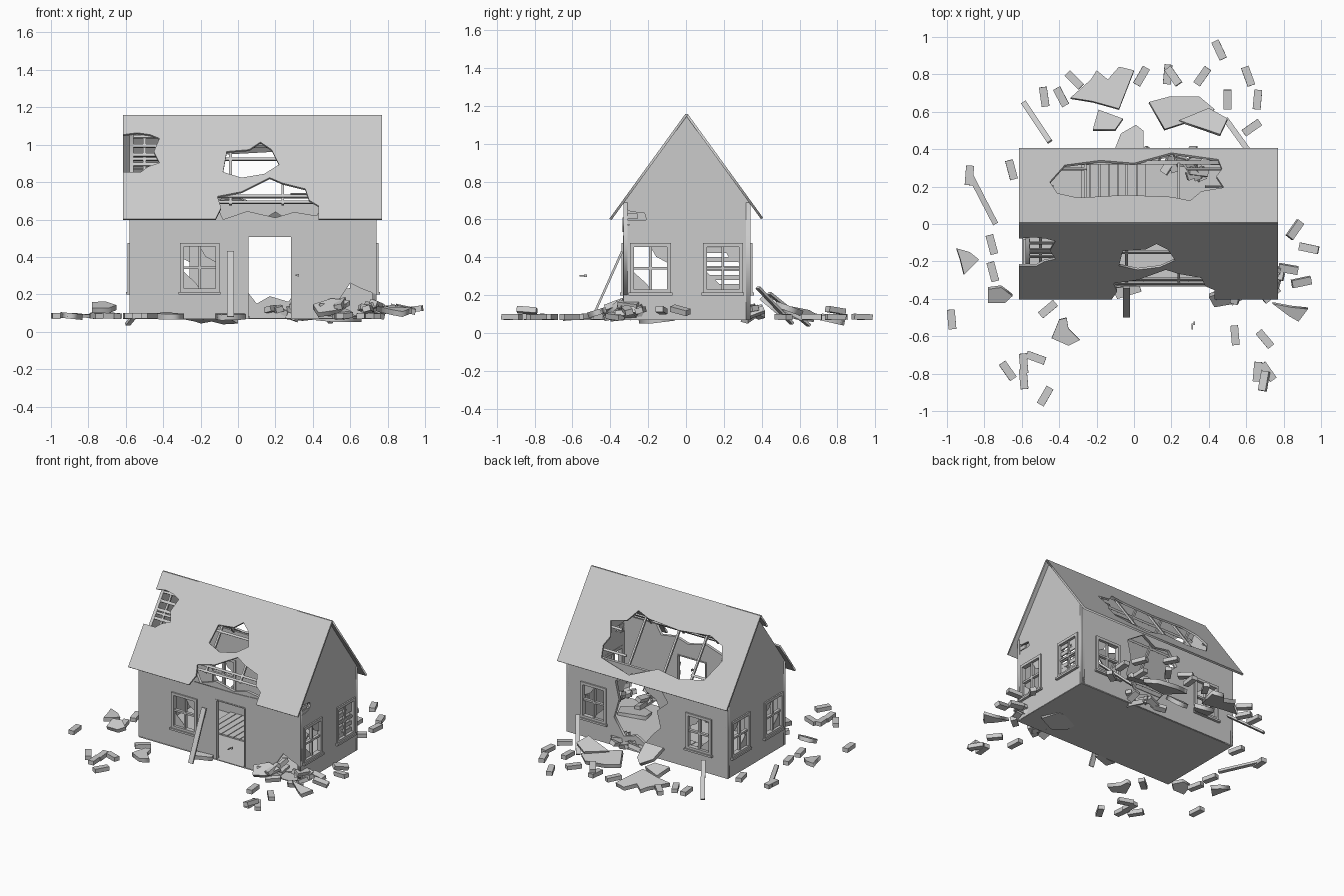
import bpy, bmesh, math, random
from mathutils import Matrix, Vector, Euler

if "Cube" in bpy.data.objects:
    bpy.data.objects.remove(bpy.data.objects["Cube"])

random.seed(4)
X0, X1, Y0, Y1 = -0.58, 0.74, -0.33, 0.34      # wall extents
BASE, WALL_TOP, RIDGE, RY, SLOPE = 0.07, 0.69, 1.155, 0.003, 0.725
T = 0.022                                      # wall thickness


def basis(u, v, n, o):
    m = Matrix((u, v, n)).transposed().to_4x4()
    m.translation = Vector(o)
    return m


def finish(name, bm, m):
    bm.transform(m)
    bmesh.ops.remove_doubles(bm, verts=bm.verts, dist=1e-5)
    bmesh.ops.recalc_face_normals(bm, faces=bm.faces)
    me = bpy.data.meshes.new(name)
    bm.to_mesh(me)
    bm.free()
    ob = bpy.data.objects.new(name, me)
    bpy.context.collection.objects.link(ob)
    return ob


def slab(name, m, loops, t):
    """Flat plate from an outline plus hole outlines."""
    cu = bpy.data.curves.new(name, 'CURVE')
    cu.dimensions, cu.fill_mode, cu.extrude = '2D', 'BOTH', t / 2
    for pts in loops:
        sp = cu.splines.new('POLY')
        sp.points.add(len(pts) - 1)
        for p, c in zip(sp.points, pts):
            p.co = (c[0], c[1], 0, 1)
        sp.use_cyclic_u = True
    tmp = bpy.data.objects.new("tmp", cu)
    bpy.context.collection.objects.link(tmp)
    bpy.context.view_layer.update()
    me = bpy.data.meshes.new_from_object(tmp.evaluated_get(bpy.context.evaluated_depsgraph_get()))
    bm = bmesh.new()
    bm.from_mesh(me)
    bpy.data.objects.remove(tmp)
    bpy.data.meshes.remove(me)
    return finish(name, bm, m)


def boxes(name, m, items):
    """One object from (centre, size) boxes."""
    bm = bmesh.new()
    for c, s in items:
        bmesh.ops.create_cube(bm, size=1, matrix=Matrix.Translation(c) @ Matrix.Diagonal((*s, 1)))
    return finish(name, bm, m)


def rect(a, b, c, d):
    return [(a, c), (b, c), (b, d), (a, d)]


def plank(name, a, b, w, t):
    a, b = Vector(a), Vector(b)
    d = (b - a).normalized()
    side = d.cross(Vector((0, 0, 1))).normalized()
    boxes(name, basis(d, side, d.cross(side), (a + b) / 2), [((0, 0, 0), ((b - a).length, w, t))])


# wall frames: u along the wall, v = height, n outward
FRONT = basis((1, 0, 0), (0, 0, 1), (0, -1, 0), (0, Y0 + T / 2, 0))
BACK = basis((1, 0, 0), (0, 0, 1), (0, 1, 0), (0, Y1 - T / 2, 0))
RIGHT = basis((0, 1, 0), (0, 0, 1), (1, 0, 0), (X1 - T / 2, 0, 0))
LEFT = basis((0, 1, 0), (0, 0, 1), (-1, 0, 0), (X0 + T / 2, 0, 0))
WZ = (0.21, 0.475)

# walls with openings and broken areas
slab("front_wall", FRONT, [[(X0, BASE), (.05, BASE), (.05, .515), (.29, .515), (.29, BASE), (.43, BASE),
     (.46, .13), (.54, .17), (.60, .26), (.66, .23), (X1, .20), (X1, WALL_TOP), (.46, WALL_TOP), (.42, .62),
     (.30, .64), (.20, .61), (.05, .645), (-.08, .60), (-.12, WALL_TOP), (X0, WALL_TOP)],
     rect(-.31, -.10, *WZ)], T)
slab("back_wall", BACK, [rect(X0, X1, BASE, WALL_TOP), rect(-.45, -.24, *WZ), rect(.41, .62, *WZ),
     [(-.09, .50), (-.02, .60), (.10, .58), (.20, .64), (.34, .55), (.31, .42), (.35, .28), (.27, .16),
      (.17, .19), (.10, .15), (.03, .24), (-.03, .30), (.0, .42)]], T)
side_holes = [rect(-.295, -.08, *WZ), rect(.09, .30, *WZ)]
gable = [(Y0, BASE), (Y1, BASE), (Y1, WALL_TOP), (RY, 1.145), (Y0, WALL_TOP)]
slab("left_wall", LEFT, [gable] + side_holes, T)
notch = [(Y0, .57), (-.25, .575), (-.21, .60), (-.22, .635), (-.29, .64), (Y0, .66)]
slab("right_wall", RIGHT, [gable + notch[::-1]] + side_holes, T)
boxes("corner_bricks", RIGHT, [((-.27, .585, 0), (.11, .025, .016)), ((-.29, .617, 0), (.07, .028, .016))])
boxes("floor", Matrix(), [(((X0 + X1) / 2, 0, .071), (X1 - X0 - .005, Y1 - Y0 - .005, .006))])
boxes("floor_boards", Matrix(), [((-.26 + i * .05, .16, .079), (.045, .32, .01)) for i in range(7)])

# loose plaster edge under the broken eave
slab("plaster_flap", FRONT @ Matrix.Translation((0, 0, .013)), [[(-.12, .60), (-.07, .54), (.0, .575), (.12, .58),
     (.25, .57), (.32, .58), (.40, .535), (.50, .595), (.42, .61), (.2, .60)]], .006)

# roof slopes: v is world height
FR = basis((1, 0, 0), (0, SLOPE, 1), Vector((0, -1, SLOPE)).normalized(), (0, RY - SLOPE * RIDGE, 0))
BR = basis((1, 0, 0), (0, -SLOPE, 1), Vector((0, 1, SLOPE)).normalized(), (0, RY + SLOPE * RIDGE, 0))
slab("front_roof", FR, [[(-.615, .60), (-.12, .60), (-.09, .66), (-.11, .72), (.02, .745), (.17, .82), (.24, .79),
     (.36, .76), (.38, .70), (.43, .67), (.43, .60), (.77, .60), (.77, RIDGE), (-.615, RIDGE), (-.615, 1.05),
     (-.54, 1.06), (-.47, 1.05), (-.42, 1.03), (-.45, .96), (-.42, .90), (-.48, .88), (-.52, .85), (-.615, .85)],
     [(-.08, .85), (.02, .82), (.14, .84), (.22, .89), (.18, .97), (.12, 1.01), (.06, .97), (-.06, .96)]], .013)
hole = [(-.45, .22), (-.37, .31), (-.18, .335), (.0, .32), (.20, .375), (.45, .34), (.47, .29), (.44, .25),
        (.48, .19), (.36, .17), (.30, .12), (.20, .14), (-.05, .15), (-.30, .135), (-.41, .16)]
slab("back_roof", BR, [rect(-.615, .77, .605, RIDGE), [(x, RIDGE - (y - RY) / SLOPE) for x, y in hole]], .013)

# roof timbers
for nm, M in (("front", FR), ("back", BR)):
    for x in (-.50, -.26, -.04, .24, .50):
        boxes(nm + "_rafter", M, [((x, .91, -.018), (.014, .44, .014))])
boxes("front_purlins", FR, [((.08, z, -.012), (1.28, .013, .01)) for z in (.70, .73, .93, 1.05)])
for x, w, z in ((-.41, .32, .74), (.50, .44, .74), (-.50, .14, .87), (.55, .34, .87), (.08, 1.28, 1.0)):
    boxes("back_purlin", BR, [((x, z, -.012), (w, .013, .01))])
boxes("hole_slats", FR, [((-.5, z, -.01), (.15, .016, .008)) for z in (.90, .95, 1.0)])


def window(name, M, a, b, slats=False):
    c, h, w, f = (a + b) / 2, WZ[1] - WZ[0], b - a, .02
    zc = sum(WZ) / 2
    parts = [((s, zc, .004), (f, h, T + .012)) for s in (a + f / 2, b - f / 2)]
    parts += [((c, z, .004), (w, f, T + .012)) for z in (WZ[0] + f / 2, WZ[1] - f / 2)]
    parts += [((c, zc, 0), (.014, h, T)), ((c, zc, 0), (w, .014, T))]
    parts += [((c, WZ[0] - .004, .015), (w + .015, .014, .03))]
    if slats:
        parts += [((c, WZ[0] + .035 + i * .048, -.002), (w, .028, .008)) for i in range(5)]
    boxes(name, M, parts)
    # broken glass left in the panes
    slab(name + "_shard_top", M, [[(b - f, WZ[1] - f), (c, WZ[1] - f), (c + .03, zc + .06), (b - f, zc + .03)]], .003)
    slab(name + "_shard_low", M, [[(a + f, WZ[0] + f), (c, WZ[0] + f), (c - .02, WZ[0] + .05),
                                   (a + .04, zc - .04), (a + f, zc - .02)]], .003)


window("front_window", FRONT, -.31, -.10)
window("back_window_left", BACK, -.45, -.24)
window("back_window_right", BACK, .41, .62)
for nm, M in (("left", LEFT), ("right", RIGHT)):
    window(nm + "_window_front", M, -.295, -.08)
    window(nm + "_window_back", M, .09, .30, nm == "right")

# door frame and the handle of the missing door
boxes("door_frame", FRONT, [((.053, .29, 0), (.008, .44, .03)), ((.287, .29, 0), (.008, .44, .03)),
                            ((.17, .511, 0), (.24, .008, .03))])
boxes("door_handle", Matrix(), [((.317, -.535, .302), (.02, .008, .008)), ((.312, -.548, .302), (.007, .03, .007)),
                                ((.322, -.53, .302), (.006, .016, .014))])

# fallen planks
plank("front_plank", (-.04, -.495, .08), (-.04, -.338, .43), .037, .012)
plank("back_plank_right", (.49, .56, .05), (.62, .38, .24), .03, .014)
plank("back_plank_left", (-.59, .65, .04), (-.45, .44, .21), .03, .014)
plank("left_plank", (-.89, .29, .09), (-.74, 0, .08), .03, .018)

# scattered bricks: x, y, heading
scatter = [(-.32, .77, -45), (-.48, .68, 98), (-.39, .68, 118), (.04, .79, 60), (.18, .80, 85), (.21, .79, -55),
           (.365, .79, 55), (.455, .93, 115), (.61, .79, 110), (.50, .665, 90), (.66, .665, 85), (.63, .515, 35),
           (-.655, .29, 105), (-.88, .26, 85), (-.76, -.11, 105), (-.755, -.255, 105), (.86, -.03, 55),
           (.935, -.13, -12), (.825, -.24, -10), (.895, -.31, 12), (.54, -.595, 95), (.70, -.615, 130),
           (.66, -.79, 85), (.715, -.79, 125), (.695, -.84, 80), (-.46, -.455, 40), (-.975, -.51, 95),
           (-.675, -.785, 125), (-.59, -.745, 95), (-.525, -.715, -20), (-.59, -.83, 95), (-.475, -.92, 60)]


def brick(name, x, y, z, deg, tilt):
    r = Euler((random.uniform(-tilt, tilt), random.uniform(-tilt, tilt), math.radians(deg)))
    boxes(name, Matrix.Translation((x, y, z)) @ r.to_matrix().to_4x4(), [((0, 0, 0), (.105, .042, .03))])


for x, y, a in scatter:
    near = x > .8 or (x, y) in ((.21, .79), (.695, -.84))
    brick("brick", x, y, .12 if near else .085, a, .3 if near else .04)
# rubble heaps at the broken corner and behind the house
for i in range(16):
    brick("corner_rubble", random.uniform(.46, .76), random.uniform(-.39, -.24), random.uniform(.085, .15),
          random.uniform(0, 180), .4)
for i in range(12):
    brick("back_rubble", random.uniform(-.02, .36), random.uniform(.27, .39), random.uniform(.085, .13),
          random.uniform(0, 180), .4)


def chunk(name, pts, z, tilt, t=.03):
    c = Vector((sum(p[0] for p in pts), sum(p[1] for p in pts))) / len(pts)
    m = Matrix.Translation((c.x, c.y, z)) @ Euler(tilt).to_matrix().to_4x4()
    slab(name, m, [[(p[0] - c.x, p[1] - c.y) for p in pts]], t)


# broken wall pieces on the ground
chunk("back_chunk_left", [(-.34, .67), (-.23, .77), (-.20, .82), (-.14, .77), (-.08, .84), (0, .82), (-.08, .61),
                          (-.22, .65)], .075, (-.22, 0, 0))
chunk("back_chunk_right", [(.08, .65), (.19, .68), (.35, .68), (.43, .61), (.28, .54), (.16, .50)], .10, (-.25, .1, 0))
chunk("back_chunk_far", [(.24, .55), (.40, .62), (.50, .56), (.46, .47), (.38, .50)], .13, (-.35, 0, 0))
chunk("back_chunk_small", [(-.22, .50), (-.19, .61), (-.06, .56), (-.10, .50)], .10, (-.3, 0, 0))
chunk("back_chunk_leaning", [(-.10, .38), (-.07, .48), (.01, .54), (.05, .50), (.05, .38)], .14, (-.7, 0, 0))
chunk("front_chunk", [(-.40, -.51), (-.36, -.50), (-.35, -.56), (-.29, -.62), (-.35, -.65), (-.44, -.61)], .085, (.08, 0, 0))
chunk("left_chunk_a", [(-.95, -.13), (-.88, -.15), (-.83, -.19), (-.91, -.27), (-.93, -.19)], .085, (0, .1, 0))
chunk("left_chunk_b", [(-.78, -.34), (-.71, -.33), (-.65, -.38), (-.69, -.42), (-.78, -.42)], .13, (.4, 0, 0))
chunk("right_chunk", [(.74, -.42), (.84, -.44), (.93, -.45), (.88, -.52), (.83, -.49)], .11, (.3, 0, 0))
chunk("corner_chunk", [(.40, -.38), (.43, -.45), (.52, -.43), (.60, -.35), (.50, -.33)], .13, (.7, 0, 0))
chunk("doorway_chunk", [(-.12, -.34), (-.09, -.40), (.04, -.36), (.03, -.33)], .08, (.1, 0, 0))
chunk("inner_chunk", [(.40, -.10), (.60, -.06), (.66, -.18), (.52, -.25), (.42, -.2)], .075, (.1, .05, 0))
